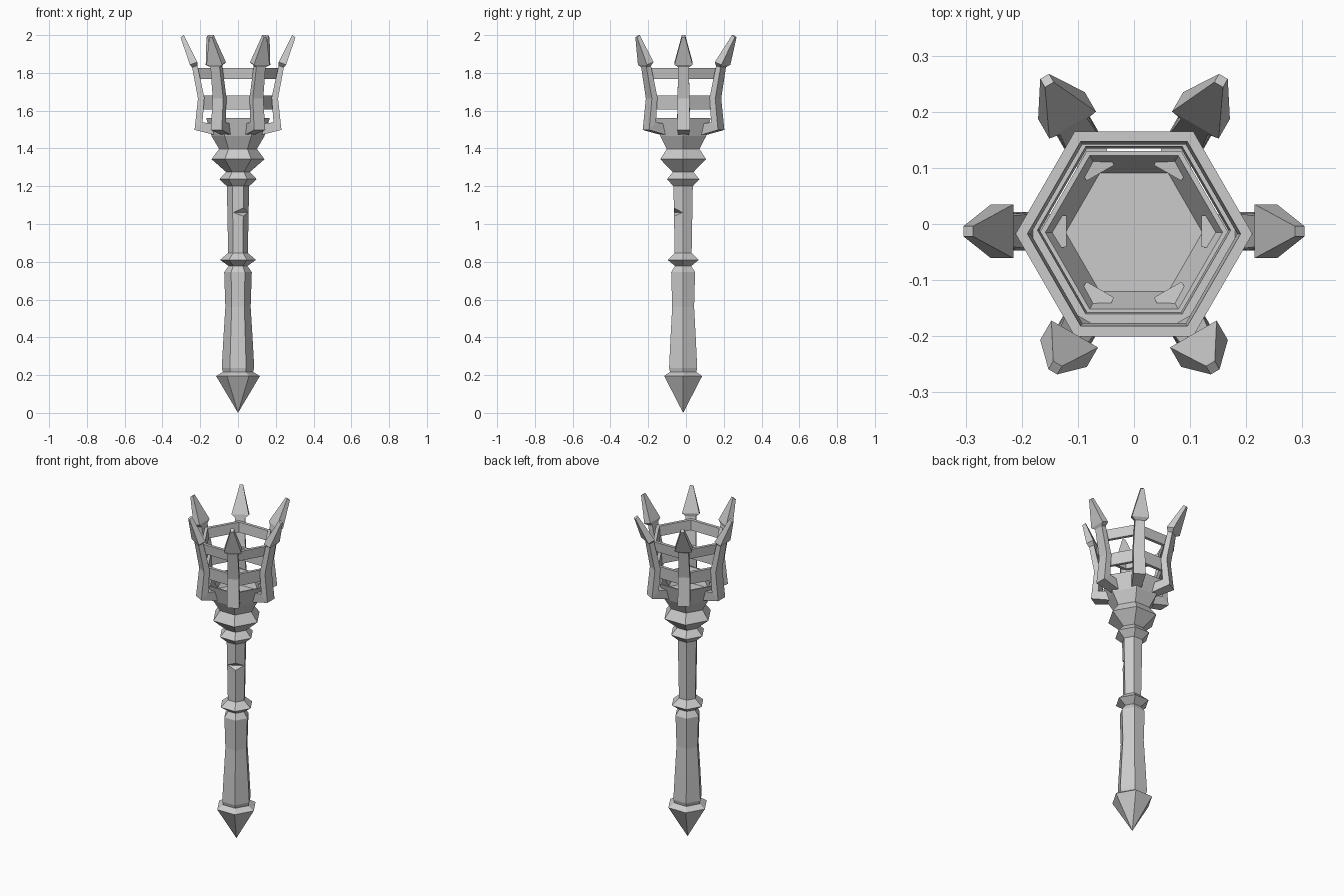
import bpy, bmesh
from math import cos, sin, radians
from mathutils import Vector

if "Cube" in bpy.data.objects:
    bpy.data.objects.remove(bpy.data.objects["Cube"])

SIDES = 6


def finish(name, bm):
    bmesh.ops.remove_doubles(bm, verts=bm.verts, dist=1e-5)
    bmesh.ops.recalc_face_normals(bm, faces=bm.faces)
    mesh = bpy.data.meshes.new(name)
    bm.to_mesh(mesh)
    bm.free()
    obj = bpy.data.objects.new(name, mesh)
    bpy.context.collection.objects.link(obj)
    return obj


def lathe(name, profile, cy, closed=False):
    """Six-sided revolve of (radius, z) points around x=0, y=cy."""
    bm = bmesh.new()
    rings = []
    for r, z in profile:
        if r == 0:
            rings.append([bm.verts.new((0, cy, z))] * SIDES)
        else:
            rings.append([bm.verts.new((r * cos(radians(60 * i)), cy + r * sin(radians(60 * i)), z))
                          for i in range(SIDES)])
    pairs = list(zip(rings, rings[1:]))
    if closed:
        pairs.append((rings[-1], rings[0]))
    for a, b in pairs:
        for i in range(SIDES):
            j = (i + 1) % SIDES
            bm.faces.new(list(dict.fromkeys((a[i], a[j], b[j], b[i]))))
    if not closed and profile[-1][0] > 0:
        bm.faces.new(rings[-1])
    return finish(name, bm)


def loft(name, sections, angle, cy):
    """Four-cornered loft; section = inner (r, z), outer (r, z), half width."""
    u = Vector((cos(angle), sin(angle), 0))
    t = Vector((-sin(angle), cos(angle), 0))
    bm = bmesh.new()
    loops = []
    for (ri, zi), (ro, zo), w in sections:
        loops.append([bm.verts.new(Vector((0, cy, z)) + u * r + t * s)
                      for r, z, s in ((ri, zi, -w), (ro, zo, -w), (ro, zo, w), (ri, zi, w))])
    for a, b in zip(loops, loops[1:]):
        for i in range(4):
            j = (i + 1) % 4
            bm.faces.new((a[i], a[j], b[j], b[i]))
    bm.faces.new(loops[0])
    bm.faces.new(loops[-1])
    return finish(name, bm)


# Handle, collars and hollow bowl in one hexagonal profile
shaft = lathe("torch_shaft", [
    (0, 0), (0.116, 0.195), (0.08, 0.217), (0.086, 0.238), (0.077, 0.40),
    (0.067, 0.56), (0.073, 0.745), (0.05, 0.778), (0.095, 0.81), (0.052, 0.847),
    (0.059, 1.20), (0.099, 1.237), (0.063, 1.275), (0.14, 1.343), (0.10, 1.397),
    (0.14, 1.465), (0.168, 1.56), (0.158, 1.56), (0.122, 1.48)], -0.015)

# Wedge-shaped chip cut from the front right edge of the shaft
chip = loft("chip_cutter", [
    ((0.031, 1.06), (0.031, 1.062), 0.1),
    ((0.085, 1.02), (0.085, 1.11), 0.1)], radians(-60), -0.015)
mod = shaft.modifiers.new("chip", 'BOOLEAN')
mod.operation = 'DIFFERENCE'
mod.solver = 'EXACT'
mod.object = chip
bpy.context.view_layer.objects.active = shaft
bpy.ops.object.modifier_apply(modifier=mod.name)
bpy.data.objects.remove(chip)

# Two cage hoops
lathe("lower_hoop", [(0.188, 1.607), (0.192, 1.68), (0.172, 1.68), (0.168, 1.607)], -0.011, True)
lathe("upper_hoop", [(0.205, 1.767), (0.211, 1.826), (0.19, 1.826), (0.184, 1.767)], -0.0175, True)

# Six spear-tipped prongs, rear ones leaning out a little further
for k in range(SIDES):
    a = radians(60 * k)
    lean = 0.017 * sin(a)
    loft(f"prong_{k + 1}", [
        ((0.12, 1.53), (0.125, 1.472), 0.028),
        ((0.188, 1.538), (0.23, 1.498), 0.034),
        ((0.178, 1.67), (0.212, 1.665), 0.032),
        ((0.215, 1.838), (0.243, 1.83), 0.028),
        ((0.215 + lean / 4, 1.857), (0.255 + lean / 4, 1.843), 0.048),
        ((0.287 + lean, 2.0), (0.304 + lean, 1.988), 0.009)], a, -0.013)
